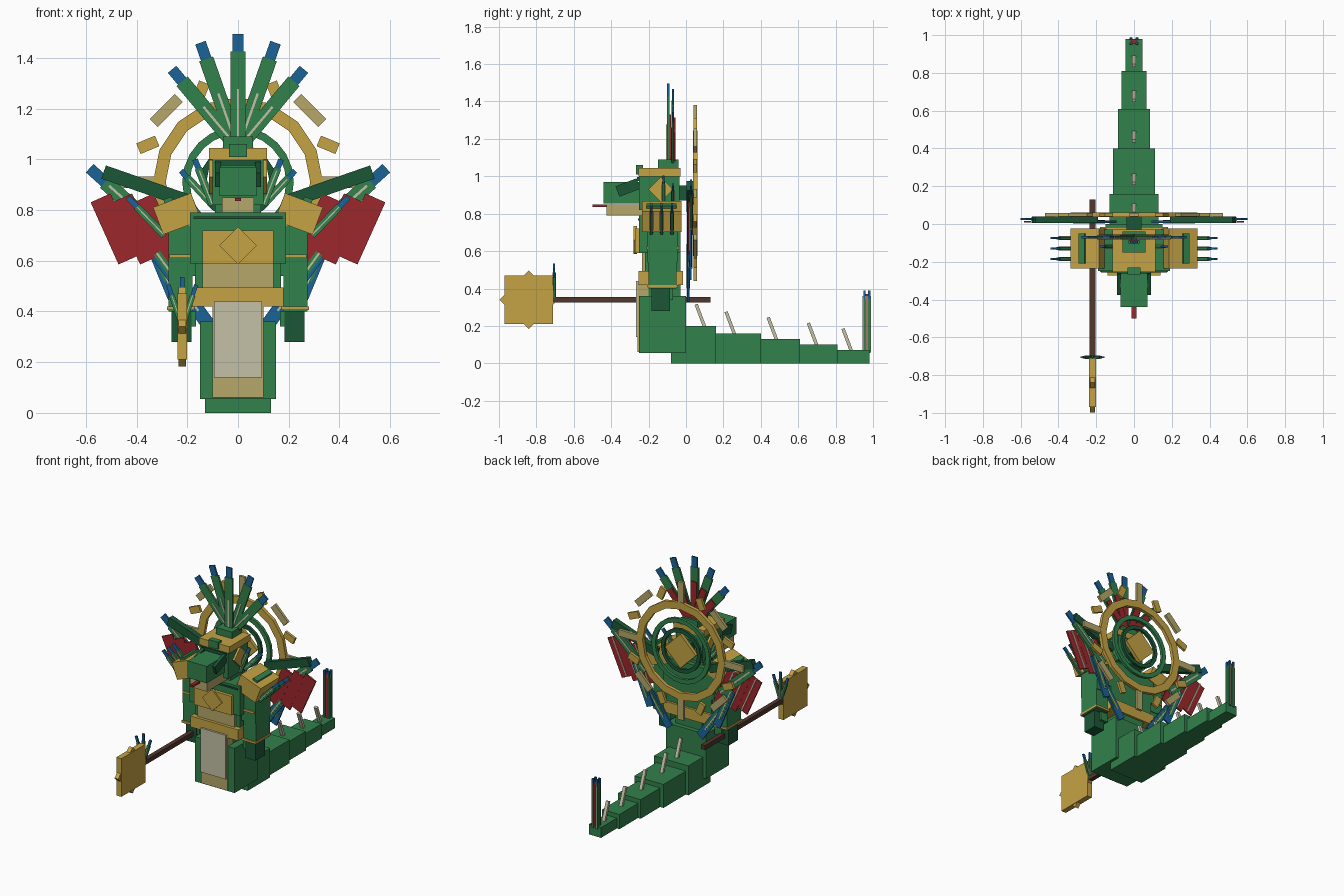
import bpy, bmesh, math
from mathutils import Vector

if "Cube" in bpy.data.objects:
    bpy.data.objects.remove(bpy.data.objects["Cube"])


def material(name, r, g, b):
    m = bpy.data.materials.new(name)
    m.use_nodes = True
    col = [(c / 255) ** 2.2 for c in (r, g, b)] + [1]
    m.diffuse_color = col
    m.node_tree.nodes["Principled BSDF"].inputs["Base Color"].default_value = col
    return m


GREEN = material("leaf green", 53, 128, 77)
DARK = material("dark green", 33, 88, 58)
GOLD = material("gold", 196, 162, 70)
TAN = material("tan", 180, 166, 106)
PALE = material("pale bone", 194, 192, 164)
RED = material("red", 155, 44, 48)
BLUE = material("blue", 32, 100, 150)
BROWN = material("brown", 82, 58, 48)


def finish(name, bm, mat):
    bmesh.ops.recalc_face_normals(bm, faces=bm.faces)
    me = bpy.data.meshes.new(name)
    bm.to_mesh(me)
    bm.free()
    me.materials.append(mat)
    ob = bpy.data.objects.new(name, me)
    bpy.context.collection.objects.link(ob)
    return ob


def block(name, mat, centre, size, rot=(0, 0, 0)):
    bm = bmesh.new()
    bmesh.ops.create_cube(bm, size=1)
    bmesh.ops.scale(bm, vec=size, verts=bm.verts)
    ob = finish(name, bm, mat)
    ob.location = centre
    ob.rotation_euler = rot
    return ob


def box(name, mat, x, y, z):
    """Box from ranges; a single x number means a half width."""
    x = x if isinstance(x, tuple) else (-x, x)
    r = (x, y, z)
    return block(name, mat, [(a + b) / 2 for a, b in r], [b - a for a, b in r])


def bar(name, mat, a, b, width, y, depth):
    """Flat bar between two (x, z) points."""
    d = Vector((b[0] - a[0], b[1] - a[1]))
    mid = ((a[0] + b[0]) / 2, y, (a[1] + b[1]) / 2)
    return block(name, mat, mid, (width, depth, d.length), (0, math.atan2(d.x, d.y), 0))


def feather(name, a, b, width, y, depth=0.016, tip=0.2, vane=GREEN, quill=0.75):
    a, b = Vector(a), Vector(b)
    bar(name + "_vane", vane, a, a.lerp(b, 1 - tip), width, y, depth)
    bar(name + "_tip", BLUE, a.lerp(b, 1 - tip), b, width * 0.75, y, depth * 0.8)
    bar(name + "_quill", PALE, a, a.lerp(b, quill), width * 0.16, y, depth + 0.008)


def ring(name, mat, outer, inner, y0, y1, z, n):
    bm = bmesh.new()
    loops = []
    for i in range(n):
        t = 2 * math.pi * i / n
        loops.append([bm.verts.new((r * math.cos(t), y, z + r * math.sin(t)))
                      for r, y in ((outer, y0), (outer, y1), (inner, y1), (inner, y0))])
    for i in range(n):
        p, q = loops[i], loops[(i + 1) % n]
        for k in range(4):
            j = (k + 1) % 4
            bm.faces.new((p[k], p[j], q[j], q[k]))
    return finish(name, bm, mat)


# Stepped tail with leaning spines
tail = [(-0.08, 0.16, 0.13, 0.2, 0.1), (0.16, 0.4, 0.11, 0.16, 0.26), (0.4, 0.61, 0.085, 0.13, 0.485),
        (0.61, 0.81, 0.065, 0.1, 0.7), (0.81, 0.98, 0.045, 0.07, 0.885)]
for i, (y0, y1, w, h, s) in enumerate(tail):
    box(f"tail_segment_{i}", GREEN, w, (y0, y1), (0, h))
    block(f"tail_spine_{i}", PALE, (0, s - 0.023, h + 0.055), (0.022, 0.018, 0.13), (0.36, 0, 0))

# Upright plume at the tail end
box("tail_plume_core", RED, 0.012, (0.955, 0.98), (0.06, 0.37))
for s in (-1, 1):
    for y in (0.955, 0.98):
        block("tail_plume_slat", GREEN, (s * 0.015, y, 0.2), (0.016, 0.014, 0.29))
        block("tail_plume_tip", BLUE, (s * 0.015, y, 0.36), (0.013, 0.012, 0.06))
        block("tail_plume_quill", PALE, (s * 0.015, y, 0.21), (0.005, 0.02, 0.3))

# Lower body and waist
box("lower_body", GREEN, 0.15, (-0.25, 0), (0.055, 0.36))
box("belly_plate", TAN, 0.1, (-0.258, -0.2), (0.06, 0.43))
box("loincloth", PALE, 0.095, (-0.268, -0.25), (0.14, 0.44))
box("hips", GREEN, 0.1, (-0.22, -0.03), (0.35, 0.44))
box("belt", GOLD, 0.18, (-0.255, -0.015), (0.42, 0.495))
box("abdomen", GREEN, 0.17, (-0.22, -0.03), (0.49, 0.6))
box("abdomen_plate", TAN, 0.14, (-0.235, -0.2), (0.49, 0.6))

# Chest
box("chest", GREEN, 0.19, (-0.25, -0.03), (0.59, 0.79))
box("collar", DARK, 0.175, (-0.257, -0.04), (0.765, 0.775))
box("chest_plate", GOLD, 0.14, (-0.272, -0.24), (0.59, 0.72))
block("chest_diamond", GOLD, (0, -0.272, 0.66), (0.105, 0.018, 0.105), (0, math.pi / 4, 0))

# Head
box("neck", GREEN, 0.09, (-0.21, -0.06), (0.77, 0.87))
box("head", GREEN, 0.1, (-0.25, -0.035), (0.82, 1.0))
box("headband", GOLD, 0.115, (-0.255, -0.03), (1.0, 1.045))
box("crest_block", GREEN, 0.035, (-0.268, -0.23), (1.01, 1.06))
box("crest_base", GREEN, 0.06, (-0.15, -0.04), (1.04, 1.09))
box("snout", GREEN, 0.072, (-0.44, -0.24), (0.855, 0.97))
box("lower_jaw", TAN, 0.064, (-0.425, -0.2), (0.79, 0.85))
box("tongue", RED, 0.012, (-0.5, -0.41), (0.835, 0.848))
box("brow_bar", DARK, 0.09, (-0.262, -0.25), (0.975, 0.995))

# Crest feathers, red on the back
for i, (x, z) in enumerate([(0, 1.495), (0.148, 1.46), (-0.148, 1.46), (0.26, 1.355), (-0.26, 1.355)]):
    y = -0.095 if i == 0 else -0.07
    a, b = Vector((x * 0.05, 1.06)), Vector((x, z))
    feather(f"crest_feather_{i}", a, b, 0.058, y, 0.014, 0.16, quill=0.5)
    bar(f"crest_lining_{i}", RED, a, a.lerp(b, 0.62), 0.045, y + 0.01, 0.008)

# Paired parts
for s, side in ((1, "left"), (-1, "right")):
    def P(x, z):
        return (s * x, z)

    def X(a, b):
        return tuple(sorted((s * a, s * b)))

    block(side + "_brow", DARK, (s * 0.079, -0.31, 0.94), (0.022, 0.12, 0.06), (0.36, 0, 0))
    block(side + "_ear_stud", GOLD, (s * 0.104, -0.135, 0.93), (0.02, 0.095, 0.095), (math.pi / 4, 0, 0))
    for i, (x, z) in enumerate([(0.17, 1.0), (0.225, 0.955)]):
        feather(f"{side}_ear_feather_{i}", P(0.1, 0.82), P(x, z), 0.03, -0.12 + 0.05 * i, 0.014, 0.2)

    # Arms
    box(side + "_upper_arm", GREEN, X(0.17, 0.275), (-0.205, -0.045), (0.54, 0.74))
    box(side + "_arm_band", GOLD, X(0.165, 0.27), (-0.212, -0.038), (0.61, 0.625))
    box(side + "_forearm", GREEN, X(0.18, 0.275), (-0.2, -0.05), (0.4, 0.55))
    box(side + "_wrist_band", GOLD, X(0.172, 0.28), (-0.207, -0.043), (0.405, 0.42))
    box(side + "_wrist", GREEN, X(0.165, 0.22), (-0.18, -0.07), (0.34, 0.4))
    box(side + "_hand", DARK, X(0.183, 0.262), (-0.185, -0.085), (0.28, 0.4))

    # Shoulders with three feathers each
    block(side + "_shoulder_pad", GOLD, (s * 0.24, -0.13, 0.785), (0.16, 0.21, 0.115), (0, s * -0.36 + s * 0.72, 0))
    block(side + "_shoulder_plate", GREEN, (s * 0.275, -0.13, 0.838), (0.035, 0.16, 0.02), (0, s * 0.36, 0))
    for i, y in enumerate((-0.185, -0.13, -0.075)):
        feather(f"{side}_shoulder_feather_{i}", P(0.29, 0.7), P(0.435, 0.85), 0.03, y, 0.014, 0.25)

    # Wings
    bar(side + "_wing_arm", DARK, P(0.2, 0.835), P(0.53, 0.95), 0.055, 0.022, 0.036)
    feather(side + "_wing_feather_upper", P(0.28, 0.69), P(0.585, 0.965), 0.06, 0.027, 0.014)
    for i in range(3):
        low = Vector((0.432 - 0.085 * i, 0.603))
        high = low + Vector((0.11, 0.245))
        bar(f"{side}_red_feather_{i}", RED, P(*low), P(*high), 0.086, 0.012, 0.01 + 0.002 * i)
        bar(f"{side}_red_quill_{i}", PALE, P(*low), P(*high), 0.008, 0.016, 0.012)
    for i, (a, b) in enumerate([((0.32, 0.63), (0.115, 0.345)), ((0.36, 0.72), (0.25, 0.455))]):
        y = 0.012 + 0.012 * i
        bar(f"{side}_low_feather_{i}", BLUE, P(*a), P(*b), 0.055, y, 0.012)
        bar(f"{side}_low_vane_{i}", GREEN, P(*a), P(*Vector(a).lerp(Vector(b), 0.75)), 0.03, y, 0.016)
        bar(f"{side}_low_quill_{i}", PALE, P(*a), P(*Vector(a).lerp(Vector(b), 0.8)), 0.008, y, 0.02)

# Sun disc behind the back, with alternating plates around it
SUN = 0.91
ring("sun_outer_ring", GOLD, 0.335, 0.285, 0.038, 0.062, SUN, 16)
ring("sun_inner_ring", GREEN, 0.22, 0.19, 0.04, 0.06, SUN, 24)
ring("sun_hub_ring", DARK, 0.15, 0.125, 0.04, 0.058, SUN, 16)
block("sun_diamond", GOLD, (0, 0.05, SUN), (0.165, 0.024, 0.165), (0, math.pi / 4, 0))
box("back_mount", DARK, 0.04, (-0.04, 0.045), (SUN - 0.04, SUN + 0.04))
for i in range(16):
    t = i * math.pi / 8
    long = i % 2 == 0
    r = 0.4 if long else 0.385
    block(f"sun_ray_{i}", TAN if long else GOLD, (r * math.cos(t), 0.05, SUN + r * math.sin(t)),
          (0.14 if long else 0.08, 0.018, 0.045), (0, t, 0))

# Long-handled axe in the right hand
AX, AZ = -0.22, 0.34
box("axe_shaft", BROWN, (AX - 0.015, AX + 0.015), (-0.73, 0.13), (AZ - 0.015, AZ + 0.015))
block("axe_head", GOLD, (AX, -0.84, AZ), (0.038, 0.26, 0.26))
block("axe_head_diamond", GOLD, (AX, -0.84, AZ), (0.028, 0.222, 0.222), (math.pi / 4, 0, 0))
for i in (-1, 0, 1):
    feather(f"axe_feather_{i + 1}", (AX, AZ), (AX + i * 0.055, 0.535 - 0.03 * abs(i)), 0.022, -0.705, 0.012, 0.25)
